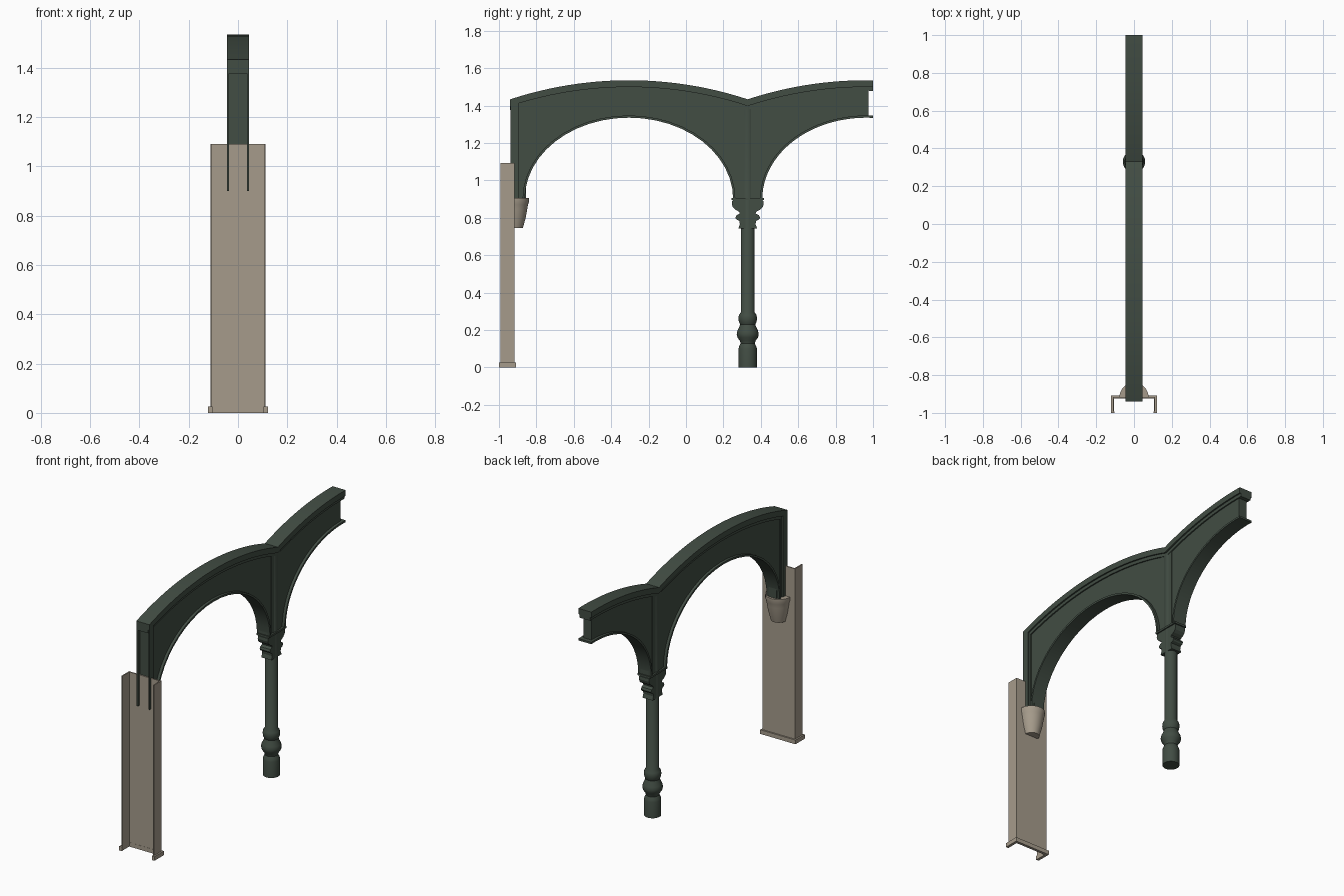
import bpy, bmesh, math

if "Cube" in bpy.data.objects:
    bpy.data.objects.remove(bpy.data.objects["Cube"])


def mat(name, rgb):
    m = bpy.data.materials.new(name)
    m.diffuse_color = (*rgb, 1)
    m.use_nodes = True
    m.node_tree.nodes["Principled BSDF"].inputs["Base Color"].default_value = m.diffuse_color
    return m


GREEN = mat("dark green paint", (0.054, 0.074, 0.057))
STONE = mat("warm stone", (0.38, 0.33, 0.26))


def finish(bm, name, material, smooth=None):
    bmesh.ops.recalc_face_normals(bm, faces=bm.faces)
    me = bpy.data.meshes.new(name)
    bm.to_mesh(me)
    bm.free()
    me.materials.append(material)
    if smooth:
        me.shade_smooth()
        me.set_sharp_from_angle(angle=math.radians(smooth))
    ob = bpy.data.objects.new(name, me)
    bpy.context.collection.objects.link(ob)
    return ob


def box(name, x0, x1, y0, y1, z0, z1, material):
    bm = bmesh.new()
    bmesh.ops.create_cube(bm, size=1)
    for v in bm.verts:
        v.co = ((x0 + x1) / 2 + v.co.x * (x1 - x0),
                (y0 + y1) / 2 + v.co.y * (y1 - y0),
                (z0 + z1) / 2 + v.co.z * (z1 - z0))
    return finish(bm, name, material)


def strip(name, low, high, w, smooth=None):
    """Solid band between two paired y-z paths, spanning x = -w..w."""
    bm = bmesh.new()
    rings = [[bm.verts.new(p) for p in ((-w, *a), (w, *a), (w, *b), (-w, *b))]
             for a, b in zip(low, high)]
    for r, s in zip(rings, rings[1:]):
        for k in range(4):
            bm.faces.new((r[k], r[(k + 1) % 4], s[(k + 1) % 4], s[k]))
    bm.faces.new(rings[0])
    bm.faces.new(rings[-1])
    return finish(bm, name, GREEN, smooth)


def lathe(name, profile, yc, material, segs=24, sweep=2 * math.pi):
    """Turned solid from (radius, z) points; half sweep gives a half round."""
    bm = bmesh.new()
    full = sweep > 6
    n = segs if full else segs + 1
    rings = [[bm.verts.new((r * math.cos(sweep * i / segs),
                            yc + r * math.sin(sweep * i / segs), z))
              for i in range(n)] for r, z in profile]
    for a, b in zip(rings, rings[1:]):
        for i in range(n):
            j = (i + 1) % n
            bm.faces.new((a[i], a[j], b[j], b[i]))
    bm.faces.new(rings[0])
    bm.faces.new(rings[-1])
    return finish(bm, name, material, 35)


COL, HALF, SPAN, SPRING, RISE = 0.33, 0.635, 0.557, 0.9, 0.435


def top(y, c):
    R = 2.03
    return 1.535 - R + math.sqrt(R * R - (y - c) ** 2)


def arch(label, c, y_end, web_end):
    n = 24
    y0 = c - HALF
    ys = [y0 + (y_end - y0) * i / n for i in range(n + 1)]
    path = lambda d: [(y, top(y, c) - d) for y in ys]
    # cornice and the narrower moulding beneath it
    strip(label + "_cornice", path(0.036), path(0), 0.045, 30)
    strip(label + "_cornice_step", path(0.056), path(0.03), 0.036, 30)

    def ellipse(off, end):
        a, b = SPAN + off, RISE + off
        t1 = math.acos(max(-1, min(1, (end - c) / a)))
        ts = [math.pi + (t1 - math.pi) * i / n for i in range(n + 1)]
        return [(c + a * math.cos(t), SPRING + b * math.sin(t)) for t in ts]
    # soffit flange, bead and web panel
    strip(label + "_soffit", ellipse(0, y_end), ellipse(0.012, y_end), 0.045, 30)
    low = ellipse(0.006, web_end)
    strip(label + "_web", low, [(y, top(y, c) - 0.03) for y, _ in low], 0.028)


arch("main_arch", COL - HALF, COL, COL)
arch("half_arch", COL + HALF, 1.0, 0.975)

# wall post of the main arch: open channel with two cheeks
Y0 = COL - 2 * HALF
for s, side in ((-1, "left"), (1, "right")):
    x = sorted((s * 0.036, s * 0.045))
    box("post_cheek_" + side, x[0], x[1], Y0 + 0.002, Y0 + 0.045, 0.9, 1.41, GREEN)
box("post_core", -0.036, 0.036, Y0 + 0.025, Y0 + 0.055, 0.9, 1.42, GREEN)
box("post_web", -0.028, 0.028, Y0 + 0.03, Y0 + 0.085, 0.9, 1.43, GREEN)

# spandrel strip above the column
box("column_strip", -0.032, 0.032, COL - 0.045, COL + 0.045, 0.9, 1.41, GREEN)
box("column_web", -0.028, 0.028, COL - 0.08, COL + 0.08, 0.9, 1.4, GREEN)

# turned column
lathe("column", [(0.049, 0), (0.049, 0.1), (0.046, 0.112), (0.038, 0.128),
                 (0.042, 0.142), (0.055, 0.16), (0.059, 0.178), (0.055, 0.196),
                 (0.044, 0.218), (0.041, 0.23), (0.047, 0.242), (0.05, 0.262),
                 (0.047, 0.28), (0.037, 0.295), (0.037, 1.4)], COL, GREEN)

# scrolled capital bracket: paired half widths at each height
cap = [(0.05, 0.742), (0.042, 0.765), (0.044, 0.782), (0.06, 0.79), (0.066, 0.8),
       (0.06, 0.813), (0.042, 0.822), (0.046, 0.832), (0.066, 0.843), (0.08, 0.857),
       (0.085, 0.872), (0.083, 0.89), (0.076, 0.896)]
strip("capital_bracket", [(COL - w, z) for w, z in cap],
      [(COL + w, z) for w, z in cap], 0.035)
box("capital_abacus", -0.043, 0.043, COL - 0.086, COL + 0.086, 0.894, 0.906, GREEN)

# half-round stone corbel under the wall post
lathe("corbel", [(0.045, 0.745), (0.049, 0.76), (0.06, 0.8), (0.068, 0.845),
                 (0.072, 0.87), (0.077, 0.885), (0.077, 0.905)],
      -0.917, STONE, 16, math.pi)

# pilaster: thin channel, open at the back
box("pilaster_face", -0.112, 0.112, -0.924, -0.917, 0, 1.092, STONE)
box("pilaster_base_face", -0.122, 0.122, -0.925, -0.908, 0, 0.026, STONE)
for s, side in ((-1, "left"), (1, "right")):
    for name, a, b, y0, y1, z in (("pilaster_side_", 0.105, 0.112, -0.992, -0.917, 1.092),
                                  ("pilaster_base_side_", 0.111, 0.122, -1, -0.908, 0.026),
                                  ("pilaster_base_lip_", 0.104, 0.122, -1, -0.992, 0.026)):
        x = sorted((s * a, s * b))
        box(name + side, x[0], x[1], y0, y1, 0, z, STONE)
